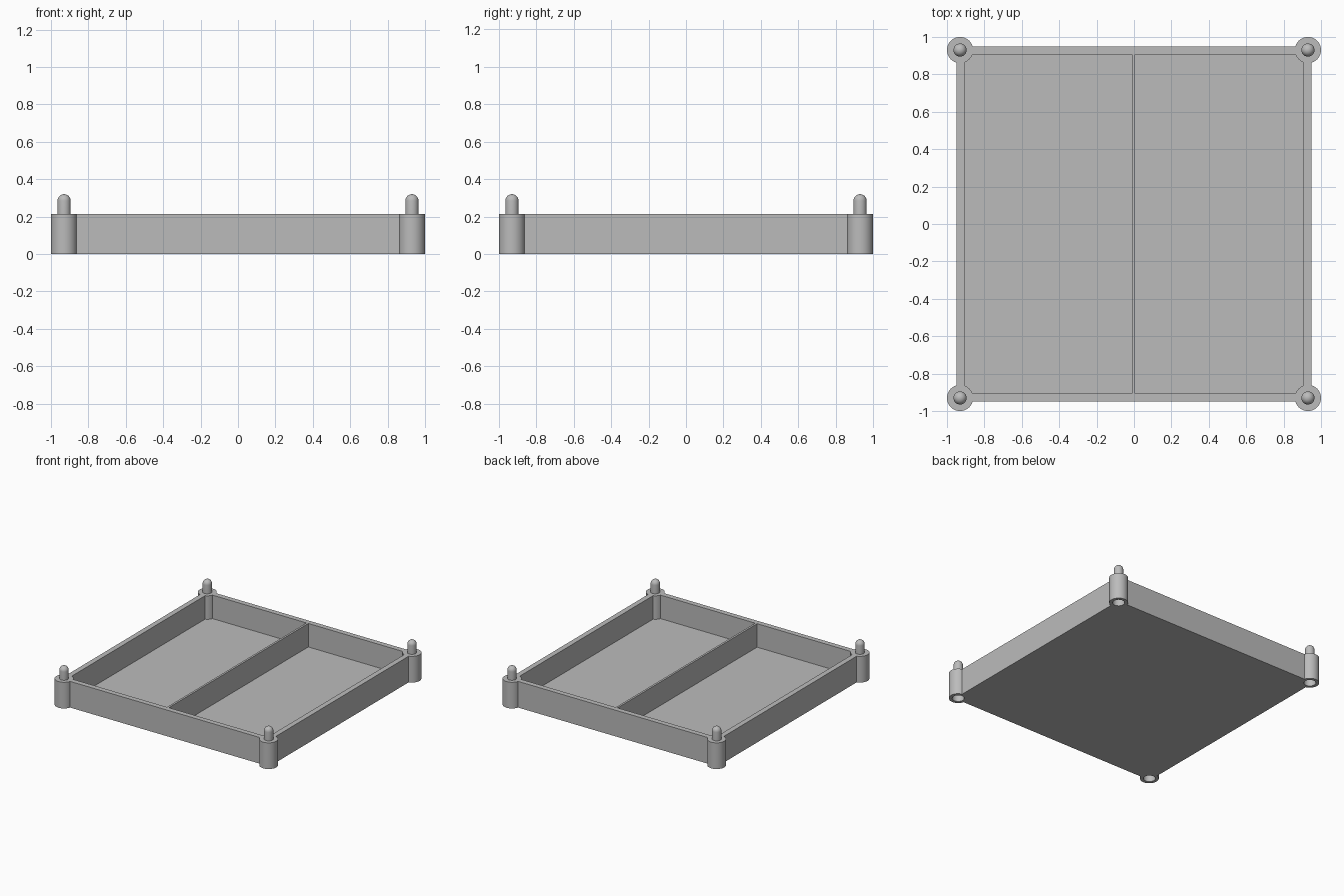
import bpy, bmesh, math
from mathutils import Matrix, Vector

if "Cube" in bpy.data.objects:
    bpy.data.objects.remove(bpy.data.objects["Cube"])

WALL_TOP, FLOOR = 0.215, 0.022
OUTER, INNER = 0.948, 0.905
POST, POST_R, HOLE_R, PIN_R = 0.93, 0.07, 0.045, 0.035
HOLE_DEPTH, PIN_TOP = 0.11, 0.32
CORNERS = [("front", "left", 1, -1), ("front", "right", -1, -1),
           ("back", "left", 1, 1), ("back", "right", -1, 1)]

grey = bpy.data.materials.new("plain_grey")
grey.use_nodes = True
color = (0.5, 0.5, 0.5, 1)
grey.diffuse_color = color
grey.node_tree.nodes["Principled BSDF"].inputs["Base Color"].default_value = color


def to_object(name, bm):
    bmesh.ops.recalc_face_normals(bm, faces=bm.faces)
    mesh = bpy.data.meshes.new(name)
    bm.to_mesh(mesh)
    bm.free()
    mesh.materials.append(grey)
    obj = bpy.data.objects.new(name, mesh)
    bpy.context.collection.objects.link(obj)
    return obj


def box(name, low, high):
    low, high = Vector(low), Vector(high)
    bm = bmesh.new()
    place = Matrix.Translation((low + high) / 2) @ Matrix.Diagonal((high - low).to_4d())
    place[3][3] = 1
    bmesh.ops.create_cube(bm, size=1, matrix=place)
    return to_object(name, bm)


def select(obj):
    bpy.ops.object.select_all(action="DESELECT")
    obj.select_set(True)
    bpy.context.view_layer.objects.active = obj


def cut(target, cutter):
    cutter.hide_render = True
    select(target)
    mod = target.modifiers.new("cut", "BOOLEAN")
    mod.operation, mod.solver, mod.object = "DIFFERENCE", "EXACT", cutter
    bpy.ops.object.modifier_apply(modifier=mod.name)
    bpy.data.objects.remove(cutter)


# Tray: a solid slab with two compartments, leaving a thin divider between them
tray = box("tray", (-OUTER, -OUTER, 0), (OUTER, OUTER, WALL_TOP))
for x0, x1 in ((-INNER, -0.012), (0.005, INNER)):
    cut(tray, box("compartment_cutter", (x0, -INNER, FLOOR), (x1, INNER, 0.5)))

# Clear the tray corners so the posts' sockets stay open
for _, _, sx, sy in CORNERS:
    bm = bmesh.new()
    bmesh.ops.create_cone(bm, cap_ends=True, segments=48, radius1=POST_R - 0.002,
                          radius2=POST_R - 0.002, depth=1,
                          matrix=Matrix.Translation((sx * POST, sy * POST, 0)))
    cut(tray, to_object("corner_cutter", bm))

# Corner posts: turned profile with a socket below and a domed pin on top
profile = [(0, HOLE_DEPTH), (HOLE_R, HOLE_DEPTH), (HOLE_R, 0), (POST_R, 0),
           (POST_R, WALL_TOP), (PIN_R, WALL_TOP)]
for i in range(9):
    a = i / 8 * math.pi / 2
    profile.append((PIN_R * math.cos(a), PIN_TOP - PIN_R + PIN_R * math.sin(a)))

for end, side, sx, sy in CORNERS:
    bm = bmesh.new()
    verts = [bm.verts.new((r, 0, z)) for r, z in profile]
    edges = [bm.edges.new(pair) for pair in zip(verts, verts[1:])]
    bmesh.ops.spin(bm, geom=verts + edges, cent=(0, 0, 0), axis=(0, 0, 1),
                   angle=math.tau, steps=48)
    bmesh.ops.remove_doubles(bm, verts=bm.verts, dist=0.0002)
    post = to_object(f"{end}_{side}_post", bm)
    post.location = (sx * POST, sy * POST, 0)
    select(post)
    bpy.ops.object.shade_smooth_by_angle(angle=math.radians(30))
